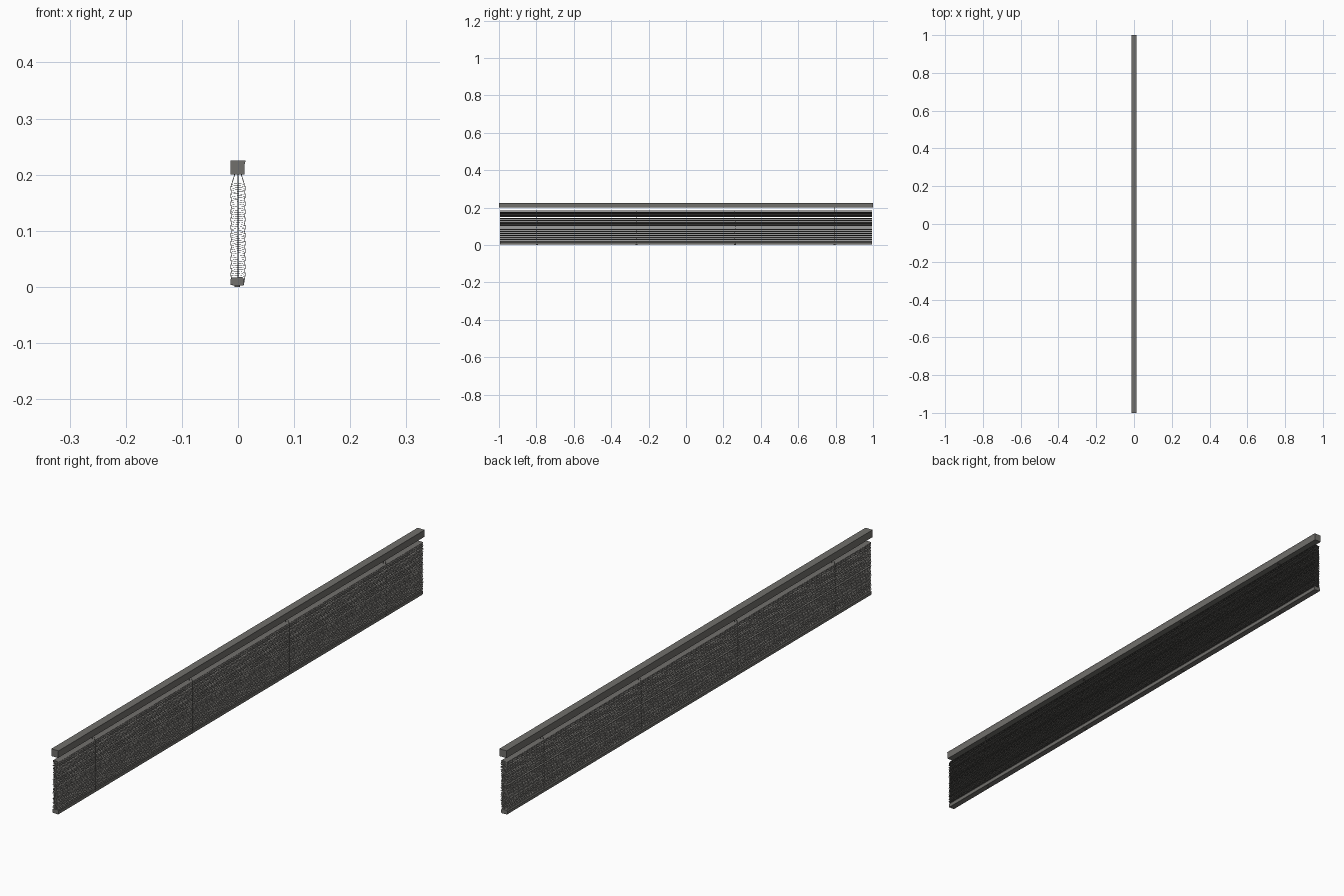
import bpy, bmesh, math, random
from mathutils import Vector

if "Cube" in bpy.data.objects:
    bpy.data.objects.remove(bpy.data.objects["Cube"])
random.seed(4)

def material(name, c):
    m = bpy.data.materials.new(name)
    m.diffuse_color = (*c, 1)
    m.use_nodes = True
    m.node_tree.nodes["Principled BSDF"].inputs["Base Color"].default_value = m.diffuse_color
    return m

GREY = material("warm grey", (0.165, 0.16, 0.15))
CORD = material("cord grey", (0.15, 0.145, 0.135))

def extrude_y(name, profiles, half, mat):
    """Extrude closed x-z profiles along y into one object."""
    bm = bmesh.new()
    for prof in profiles:
        a = [bm.verts.new((x, -half, z)) for x, z in prof]
        b = [bm.verts.new((x, half, z)) for x, z in prof]
        n = len(prof)
        bm.faces.new(a)
        bm.faces.new(b[::-1])
        for i in range(n):
            j = (i + 1) % n
            bm.faces.new((a[i], b[i], b[j], a[j]))
    bmesh.ops.recalc_face_normals(bm, faces=bm.faces)
    me = bpy.data.meshes.new(name)
    bm.to_mesh(me)
    bm.free()
    me.materials.append(mat)
    ob = bpy.data.objects.new(name, me)
    bpy.context.collection.objects.link(ob)
    return ob

def cord(name, pts, r):
    cu = bpy.data.curves.new(name, 'CURVE')
    cu.dimensions = '3D'
    cu.bevel_depth = r
    cu.bevel_resolution = 0
    cu.use_fill_caps = True
    sp = cu.splines.new('POLY')
    sp.points.add(len(pts) - 1)
    for p, q in zip(sp.points, pts):
        p.co = (*q, 1)
    cu.materials.append(CORD)
    ob = bpy.data.objects.new(name, cu)
    bpy.context.collection.objects.link(ob)

# head rail with a small lip along the top of the +x side
extrude_y("head_rail", [[(-0.0135, 0.2), (0.012, 0.2), (0.012, 0.219),
                         (0.0138, 0.225), (-0.0135, 0.225)]], 1.0, GREY)

# bottom rail, slightly tipped
extrude_y("bottom_rail", [[(-0.0125, 0.003), (0.009, 0.002), (0.0105, 0.0045),
                           (0.0105, 0.014), (0.008, 0.0175), (-0.011, 0.0165),
                           (-0.0135, 0.013), (-0.0135, 0.0045)]], 0.995, GREY)

# stacked curved slats, each tilted a little differently
N, Z0, Z1 = 46, 0.019, 0.1825
slats = []
for i in range(N):
    z = Z0 + (Z1 - Z0) * i / (N - 1)
    tilt = math.radians(random.uniform(-4, 5))
    dx = random.uniform(-0.0007, 0.0007)
    top, bot = [], []
    for k in range(5):
        u = -1 + k / 2
        x = 0.0115 * u
        zz = 0.0016 * (1 - u * u) + x * math.sin(tilt)
        top.append((x + dx, z + zz + 0.0003))
        bot.append((x + dx, z + zz - 0.0003))
    slats.append(top + bot[::-1])
extrude_y("slats", slats, 0.995, GREY)

# ladder cords (slack and zigzagging beside the stack) and lift cords
for n, y in enumerate((-0.797, -0.265, 0.262, 0.793)):
    for side in (-1, 1):
        pts = [(side * 0.006, y, 0.2), (side * 0.0105, y, 0.185)]
        steps = 24
        for i in range(steps + 1):
            z = 0.183 - 0.168 * i / steps
            pts.append((side * (0.0118 + 0.0012 * (i % 2)), y + 0.0015 * (-1) ** i, z))
        pts.append((side * 0.0095, y, 0.0025))
        cord(f"ladder_cord_{n}_{side}", pts, 0.0006)
    cord(f"lift_cord_{n}", [(0, y, 0.201), (0, y, 0.016)], 0.0009)
    # cord plug under the bottom rail
    bpy.ops.mesh.primitive_cylinder_add(vertices=12, radius=0.005, depth=0.003,
                                        location=(-0.001, y, 0.0015))
    bpy.context.object.name = f"cord_plug_{n}"
    bpy.context.object.data.materials.append(GREY)
